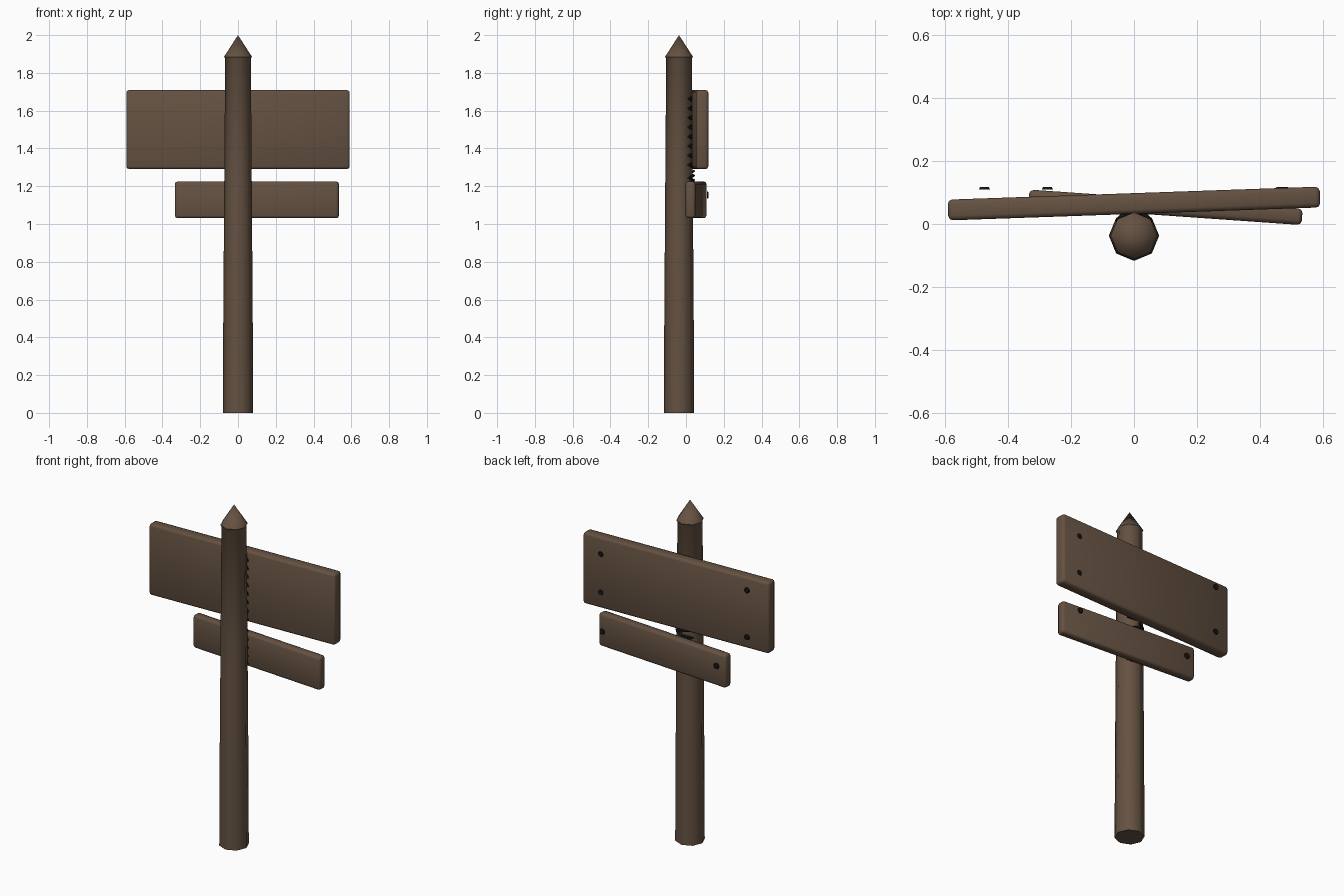
import bpy
import bmesh
from math import pi, radians, cos, sin
from mathutils import Matrix

cube = bpy.data.objects.get("Cube")
if cube:
    bpy.data.objects.remove(cube, do_unlink=True)


def material(name, color):
    mat = bpy.data.materials.new(name)
    mat.use_nodes = True
    mat.diffuse_color = (*color, 1)
    mat.node_tree.nodes["Principled BSDF"].inputs["Base Color"].default_value = (*color, 1)
    return mat


wood = material("brown wood", (0.13, 0.084, 0.054))
iron = material("black iron", (0.008, 0.008, 0.008))


def add(name, bm, mat, angle=50):
    bmesh.ops.recalc_face_normals(bm, faces=bm.faces)
    mesh = bpy.data.meshes.new(name)
    bm.to_mesh(mesh)
    bm.free()
    mesh.materials.append(mat)
    obj = bpy.data.objects.new(name, mesh)
    bpy.context.collection.objects.link(obj)
    bpy.ops.object.select_all(action="DESELECT")
    obj.select_set(True)
    bpy.context.view_layer.objects.active = obj
    bpy.ops.object.shade_smooth_by_angle(angle=radians(angle))
    return obj


# Eight-sided post with a pointed cap
SIDES = 8
POST_Y = -0.037
bm = bmesh.new()
rings = []
for radius, z in [(0.08, 0), (0.078, 0.5), (0.073, 1.2), (0.068, 1.875), (0.074, 1.885)]:
    rings.append([bm.verts.new((radius * cos(2 * pi * i / SIDES),
                                POST_Y + radius * sin(2 * pi * i / SIDES), z))
                  for i in range(SIDES)])
tip = bm.verts.new((0, POST_Y, 2))
bm.faces.new(rings[0])
for low, high in zip(rings, rings[1:]):
    for i in range(SIDES):
        j = (i + 1) % SIDES
        bm.faces.new((low[i], low[j], high[j], high[i]))
for i in range(SIDES):
    bm.faces.new((rings[-1][i], rings[-1][(i + 1) % SIDES], tip))
add("post", bm, wood)


# Sign boards, each turned a little about the post
def board(name, center, size, turn):
    bm = bmesh.new()
    bmesh.ops.create_cube(bm, size=1, matrix=Matrix.Diagonal((*size, 1)))
    bmesh.ops.bevel(bm, geom=bm.edges[:], offset=0.014, segments=2,
                    profile=0.5, affect="EDGES")
    obj = add(name, bm, wood)
    obj.location = center
    obj.rotation_euler.z = radians(turn)


board("large_board", (0, 0.065, 1.5), (1.182, 0.066, 0.418), 2.0)
board("small_board", (0.1, 0.053, 1.128), (0.87, 0.052, 0.194), -4.0)

# Round nail heads behind the boards
nails = [(-0.475, 1.65), (-0.475, 1.375), (0.475, 1.61), (0.475, 1.385),
         (-0.275, 1.152), (0.467, 1.155)]
for number, (x, z) in enumerate(nails, 1):
    bm = bmesh.new()
    bmesh.ops.create_cone(bm, cap_ends=True, segments=10, radius1=0.018,
                          radius2=0.015, depth=0.008,
                          matrix=Matrix.Translation((x, 0.114, z)) @ Matrix.Rotation(-pi / 2, 4, "X"))
    add(f"nail_{number}", bm, iron, 30)


# Dark cord laced between the post and the boards
def cord(name, bottom, top, turns):
    curve = bpy.data.curves.new(name, "CURVE")
    curve.dimensions = "3D"
    curve.bevel_depth = 0.006
    curve.bevel_resolution = 1
    curve.use_fill_caps = True
    steps = turns * 8
    spline = curve.splines.new("POLY")
    spline.points.add(steps)
    for i, point in enumerate(spline.points):
        swing = sin(pi * i / 4)
        point.co = (0.054 * swing, 0.042 - 0.03 * swing * swing,
                    bottom + (top - bottom) * i / steps, 1)
    curve.materials.append(iron)
    bpy.context.collection.objects.link(bpy.data.objects.new(name, curve))


cord("upper_cord", 1.3, 1.7, 8)
cord("lower_cord", 1.04, 1.28, 5)
